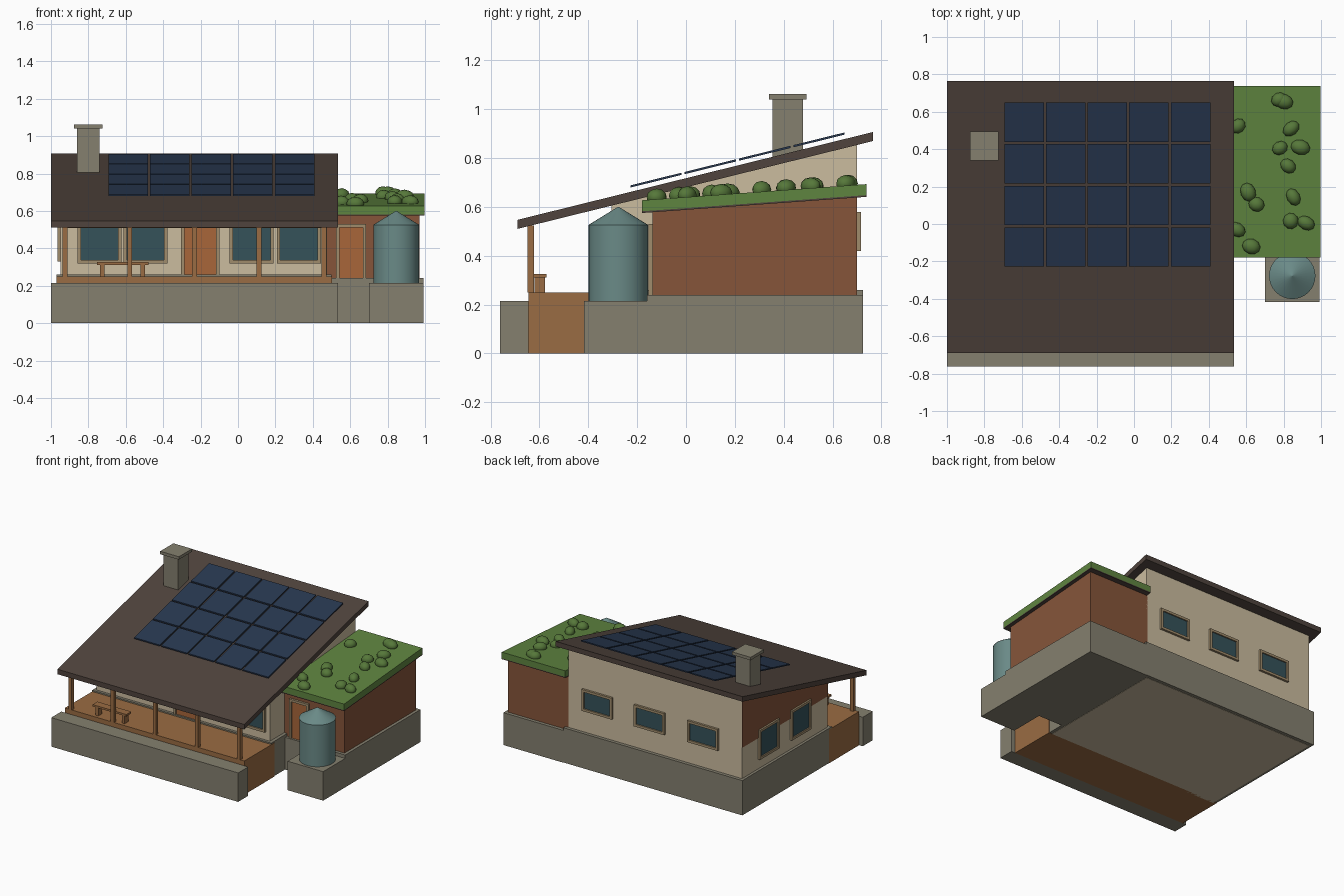
import bpy, bmesh, math, random
from mathutils import Matrix, Vector

if "Cube" in bpy.data.objects:
    bpy.data.objects.remove(bpy.data.objects["Cube"])

random.seed(4)


def mat(name, hexcol):
    c = [int(hexcol[i:i + 2], 16) / 255 for i in (0, 2, 4)]
    m = bpy.data.materials.new(name)
    m.diffuse_color = [v / 12.92 if v < 0.04 else ((v + 0.055) / 1.055) ** 2.4 for v in c] + [1]
    m.use_nodes = True
    m.node_tree.nodes["Principled BSDF"].inputs["Base Color"].default_value = m.diffuse_color
    return m


STONE = mat("stone", "85806f")
CREAM = mat("plaster", "cbbc9f")
BRICK = mat("earth_brick", "86553a")
WOOD = mat("wood", "9a6c43")
DOOR = mat("door_wood", "a8663a")
TRIM = mat("trim", "a08c6c")
ROOF = mat("roof", "50443d")
GLASS = mat("glass", "35525a")
PANEL = mat("solar", "283850")
GRASS = mat("grass", "5f8540")
BUSH = mat("bush", "56783a")
TANK = mat("tank_metal", "6a8a87")


def finish(bm, name, material):
    bmesh.ops.recalc_face_normals(bm, faces=bm.faces)
    me = bpy.data.meshes.new(name)
    bm.to_mesh(me)
    bm.free()
    me.materials.append(material)
    ob = bpy.data.objects.new(name, me)
    bpy.context.collection.objects.link(ob)
    return ob


def boxes(name, material, *limits):
    """One object made of boxes, each given as x0, x1, y0, y1, z0, z1."""
    bm = bmesh.new()
    for x0, x1, y0, y1, z0, z1 in limits:
        m = Matrix.Translation(((x0 + x1) / 2, (y0 + y1) / 2, (z0 + z1) / 2))
        bmesh.ops.create_cube(bm, size=1, matrix=m @ Matrix.Diagonal((x1 - x0, y1 - y0, z1 - z0, 1)))
    return finish(bm, name, material)


def prism(name, material, x0, x1, profile):
    """A y-z profile extruded along x."""
    bm = bmesh.new()
    face = bm.faces.new([bm.verts.new((x0, y, z)) for y, z in profile])
    ext = bmesh.ops.extrude_face_region(bm, geom=[face])
    bmesh.ops.translate(bm, vec=(x1 - x0, 0, 0),
                        verts=[v for v in ext["geom"] if isinstance(v, bmesh.types.BMVert)])
    return finish(bm, name, material)


def opening(name, side, at, c, w, z0, z1, fill, sill=True):
    """Framed window or door on a wall; side is the outward axis, c the centre along the wall."""
    t, a, b = 0.018, c - w / 2, c + w / 2
    sgn = -1 if side[0] == "-" else 1

    def lim(u0, u1, depth, za, zb):
        n0, n1 = sorted((at - sgn * 0.01, at + sgn * depth))
        return (u0, u1, n0, n1, za, zb) if side[1] == "y" else (n0, n1, u0, u1, za, zb)

    bars = [lim(a, a + t, 0.016, z0, z1), lim(b - t, b, 0.016, z0, z1), lim(a, b, 0.016, z1 - t, z1)]
    if sill:
        bars.append(lim(a, b, 0.016, z0, z0 + t))
    boxes(name + "_frame", TRIM, *bars)
    boxes(name + "_infill", fill, lim(a + t / 2, b - t / 2, 0.007, z0, z1 - t / 2))


def roof_z(y):
    return 0.547 + 0.247 * (y + 0.69)


def green_z(y):
    return 0.627 + 0.072 * (y + 0.18)


# Stone bases, front retaining wall and deck
boxes("retaining_wall", STONE, (-1, 0.535, -0.762, -0.645, 0, 0.215))
boxes("house_plinth", STONE, (-0.97, 0.5, -0.325, 0.725, 0.002, 0.26))
boxes("annex_plinth", STONE, (0.5, 0.992, -0.16, 0.725, 0, 0.24))
boxes("tank_pedestal", STONE, (0.70, 0.992, -0.418, -0.16, 0, 0.215))
boxes("deck", WOOD, (-0.97, 0.503, -0.645, -0.29, 0, 0.25))

# House and annex walls
prism("house_walls", CREAM, -0.95, 0.476,
      [(-0.305, 0), (0.70, 0), (0.70, roof_z(0.70) - 0.03), (-0.305, roof_z(-0.305) - 0.03)])
prism("gable_cladding", BRICK, -0.953, -0.94,
      [(-0.303, 0.49), (0.698, 0.49), (0.698, roof_z(0.698) - 0.03), (-0.303, roof_z(-0.303) - 0.03)])
prism("annex_walls", BRICK, 0.47, 0.97,
      [(-0.137, 0.1), (0.70, 0.1), (0.70, green_z(0.70) - 0.045), (-0.137, green_z(-0.137) - 0.045)])

# Sloped main roof
prism("main_roof", ROOF, -1, 0.535,
      [(-0.69, roof_z(-0.69) - 0.037), (0.765, roof_z(0.765) - 0.037),
       (0.765, roof_z(0.765)), (-0.69, roof_z(-0.69))])

# Planted annex roof on a thin slab
for name, m, lo, hi in (("annex_roof_slab", ROOF, 0.052, 0.045), ("annex_grass", GRASS, 0.046, 0)):
    prism(name, m, 0.476, 0.997,
          [(-0.18, green_z(-0.18) - lo), (0.738, green_z(0.738) - lo),
           (0.738, green_z(0.738) - hi), (-0.18, green_z(-0.18) - hi)])

# Bushes
spots = [(.556, .524), (.775, .665), (.80, .655), (.84, .51), (.78, .406), (.89, .41), (.824, .31),
         (.61, .17), (.655, .105), (.852, .144), (.838, .016), (.92, .005), (.627, -.12), (.55, -.03)]
for i, (x, y) in enumerate(spots):
    bm = bmesh.new()
    m = (Matrix.Translation((x, y, green_z(y) + 0.008)) @ Matrix.Rotation(random.uniform(0, 3.1), 4, "Z")
         @ Matrix.Diagonal((random.uniform(.042, .055), random.uniform(.034, .042), .036, 1)))
    bmesh.ops.create_icosphere(bm, subdivisions=2, radius=1, matrix=m)
    for f in bm.faces:
        f.smooth = True
    finish(bm, f"bush_{i + 1}", BUSH)

# Solar panels, 5 by 4, floating just above the roof
for i in range(5):
    for j in range(4):
        x, y = -0.693 + 0.2225 * i, -0.228 + 0.2225 * j
        z0, z1 = roof_z(y) + 0.018, roof_z(y + 0.21) + 0.018
        prism(f"solar_panel_{i + 1}_{j + 1}", PANEL, x, x + 0.211,
              [(y, z0), (y + 0.21, z1), (y + 0.21, z1 + 0.009), (y, z0 + 0.009)])

# Chimney
boxes("chimney", STONE, (-0.861, -0.74, 0.355, 0.478, 0, 1.042))
boxes("chimney_cap", STONE, (-0.877, -0.724, 0.34, 0.494, 1.04, 1.062))

# Porch posts and beam
boxes("porch_posts", WOOD, *[(x - .013, x + .013, -.648, -.622, .25, .523)
                             for x in (-.925, -.579, -.233, .113, .459)])
boxes("porch_beam", WOOD, (-0.938, 0.472, -0.646, -0.624, 0.508, 0.522))

# Bench
boxes("bench_seat", WOOD, (-0.755, -0.478, -0.627, -0.57, 0.312, 0.326))
boxes("bench_legs", WOOD, *[(x - .012, x + .012, -.62, -.577, .25, .313) for x in (-.725, -.508)])

# Windows and doors
for i, x in enumerate((-0.74, -0.495, 0.073, 0.325)):
    opening(f"front_window_{i + 1}", "-y", -0.305, x, 0.235, 0.32, 0.55, GLASS)
opening("front_door", "-y", -0.305, -0.202, 0.205, 0.25, 0.56, DOOR, False)
for i, x in enumerate((0.233, -0.197, -0.635)):
    opening(f"back_window_{i + 1}", "+y", 0.70, x, 0.25, 0.42, 0.58, GLASS)
for i, y in enumerate((0.395, 0.02)):
    opening(f"left_window_{i + 1}", "-x", -0.95, y, 0.23, 0.33, 0.55, GLASS)
opening("annex_door", "-y", -0.137, 0.605, 0.16, 0.24, 0.53, DOOR, False)

# Water tank with conical lid
bm = bmesh.new()
for r0, r1, z0, z1 in ((0.122, 0.122, 0.215, 0.525), (0.124, 0.002, 0.525, 0.60)):
    bmesh.ops.create_cone(bm, cap_ends=True, segments=32, radius1=r0, radius2=r1, depth=z1 - z0,
                          matrix=Matrix.Translation((0.846, -0.277, (z0 + z1) / 2)))
tank = finish(bm, "water_tank", TANK)
bpy.context.view_layer.objects.active = tank
tank.select_set(True)
bpy.ops.object.shade_smooth_by_angle(angle=math.radians(30))
